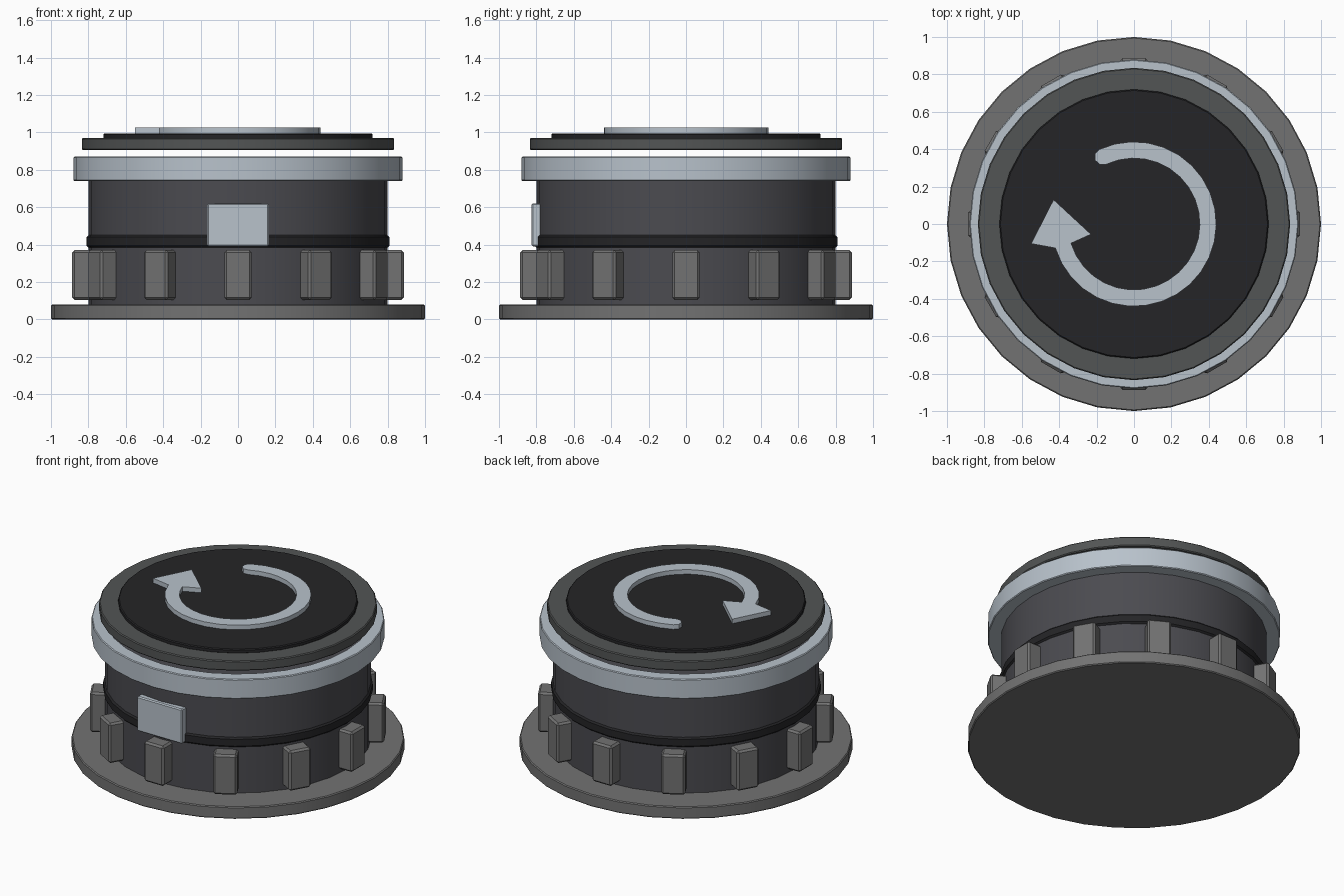
import bpy, bmesh
from math import radians, cos, sin, pi
from mathutils import Matrix

if "Cube" in bpy.data.objects:
    bpy.data.objects.remove(bpy.data.objects["Cube"])


def material(name, rgb):
    m = bpy.data.materials.new(name)
    m.diffuse_color = (*rgb, 1)
    m.use_nodes = True
    m.node_tree.nodes["Principled BSDF"].inputs["Base Color"].default_value = m.diffuse_color
    return m


GREY = material("mid_grey", (0.17, 0.17, 0.17))
DARK = material("dark_body", (0.07, 0.07, 0.08))
BLACK = material("black", (0.018, 0.018, 0.02))
CAPGREY = material("cap_grey", (0.085, 0.09, 0.09))
LIGHT = material("light_metal", (0.48, 0.54, 0.60))


def finish(name, bm, mat):
    bmesh.ops.recalc_face_normals(bm, faces=bm.faces[:])
    me = bpy.data.meshes.new(name)
    bm.to_mesh(me)
    bm.free()
    ob = bpy.data.objects.new(name, me)
    bpy.context.collection.objects.link(ob)
    me.materials.append(mat)
    bpy.ops.object.select_all(action='DESELECT')
    ob.select_set(True)
    bpy.context.view_layer.objects.active = ob
    bpy.ops.object.shade_smooth_by_angle(angle=radians(30))
    return ob


def lathe(name, profile, mat, closed=False, n=32):
    """Spin an (r, z) profile; open profiles are capped at both ends."""
    bm = bmesh.new()
    rings = [[bm.verts.new((r * cos(2 * pi * i / n), r * sin(2 * pi * i / n), z))
              for i in range(n)] for r, z in profile]
    pairs = list(zip(rings, rings[1:]))
    if closed:
        pairs.append((rings[-1], rings[0]))
    else:
        bm.faces.new(rings[0])
        bm.faces.new(rings[-1])
    for a, b in pairs:
        for i in range(n):
            j = (i + 1) % n
            bm.faces.new((a[i], a[j], b[j], b[i]))
    return finish(name, bm, mat)


def disc(name, r, z0, z1, mat, c=0.006):
    return lathe(name, [(r - c, z0), (r, z0 + c), (r, z1 - c), (r - c, z1)], mat)


def block(name, size, centre, mat, bevel, angle=0):
    bm = bmesh.new()
    bmesh.ops.create_cube(bm, size=1, matrix=Matrix.Rotation(angle, 4, 'Z')
                          @ Matrix.Translation(centre) @ Matrix.Diagonal((*size, 1)))
    bmesh.ops.bevel(bm, geom=bm.edges[:], offset=bevel, segments=1, affect='EDGES')
    return finish(name, bm, mat)


# Stacked round parts
disc("base_plate", 1.0, 0, 0.08, GREY)
disc("body", 0.80, 0.07, 0.86, DARK)
lathe("groove_band", [(0.78, 0.385), (0.80, 0.385), (0.81, 0.395),
                      (0.81, 0.44), (0.80, 0.45), (0.78, 0.45)], BLACK, closed=True)
lathe("metal_ring", [(0.80, 0.74), (0.875, 0.74), (0.88, 0.745),
                     (0.88, 0.865), (0.875, 0.87), (0.80, 0.87)], LIGHT, closed=True)

# Floating cap
disc("cap", 0.835, 0.905, 0.97, CAPGREY)
disc("cap_face", 0.72, 0.965, 0.995, BLACK)

# Grip blocks around the foot
for k in range(12):
    block(f"grip_block_{k + 1}", (0.145, 0.13, 0.265), (0, -0.822, 0.2375),
          GREY, 0.012, k * pi / 6)

# Front plate
block("front_plate", (0.33, 0.06, 0.23), (0, -0.795, 0.505), LIGHT, 0.007)

# Curved arrow outline: outer arc, arrowhead, inner arc, rounded tail
steps, a0, a1 = 24, 115, -163
angles = [radians(a0 + (a1 - a0) * i / steps) for i in range(steps + 1)]
outline = [(0.44 * cos(a), 0.44 * sin(a)) for a in angles]
outline += [(-0.55, -0.105), (-0.43, 0.13), (-0.23, -0.055)]
outline += [(0.352 * cos(a), 0.352 * sin(a)) for a in reversed(angles)]
t = radians(a0)
for d in (-45, 0, 45):
    rr = 0.396 + 0.044 * sin(radians(d))
    off = 0.044 * cos(radians(d))
    outline.append((rr * cos(t) - off * sin(t), rr * sin(t) + off * cos(t)))
bm = bmesh.new()
face = bm.faces.new([bm.verts.new((x, y, 0.985)) for x, y in outline])
ext = bmesh.ops.extrude_face_region(bm, geom=[face], use_keep_orig=True)
bmesh.ops.translate(bm, vec=(0, 0, 0.04),
                    verts=[g for g in ext["geom"] if isinstance(g, bmesh.types.BMVert)])
bmesh.ops.triangulate(bm, faces=[f for f in bm.faces if len(f.verts) > 4])
finish("curved_arrow", bm, LIGHT)
